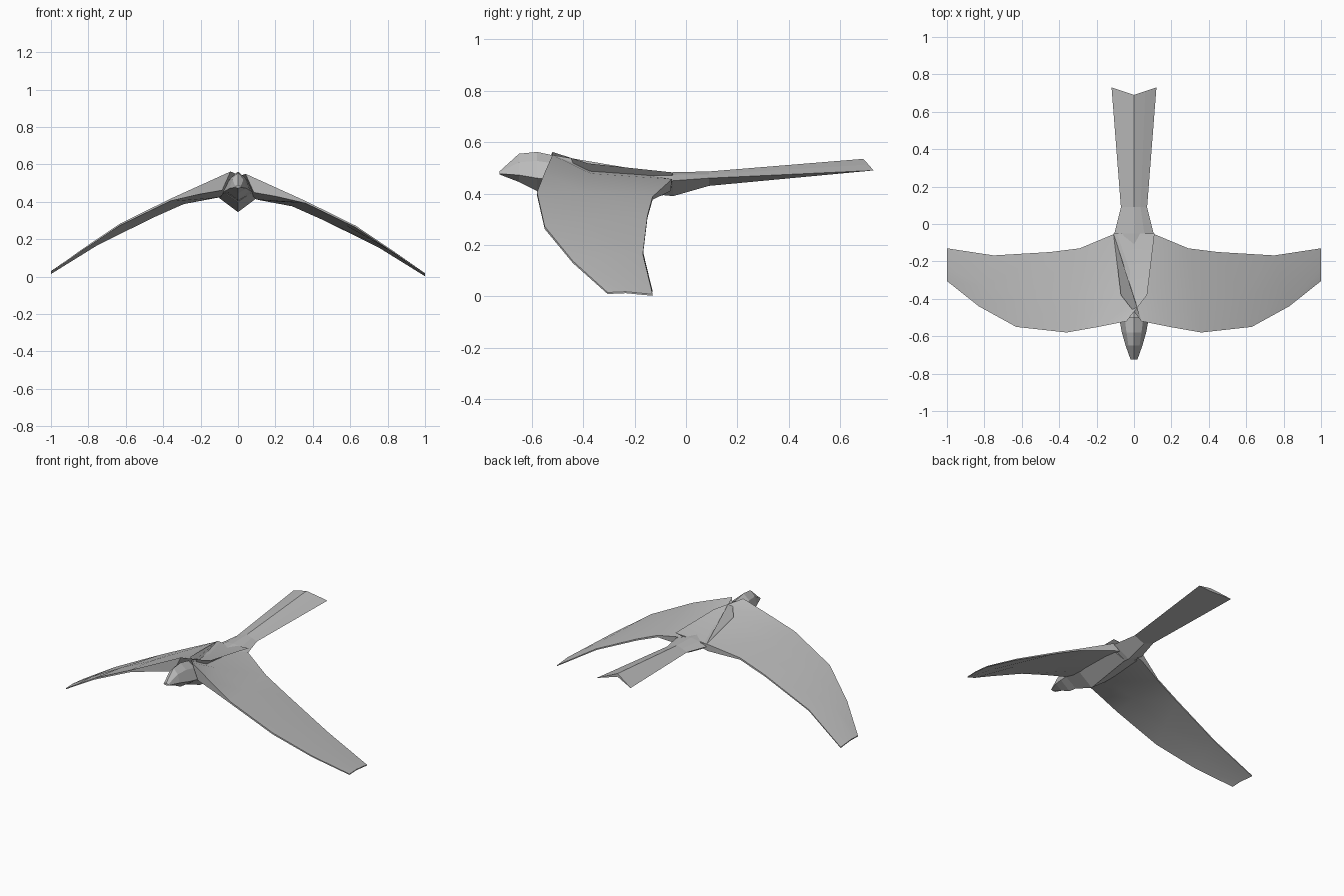
import bpy
import math

cube = bpy.data.objects.get("Cube")
if cube:
    bpy.data.objects.remove(cube, do_unlink=True)

# Single feather colour
GREY = (0.5, 0.5, 0.5, 1)
mat = bpy.data.materials.new("feather grey")
mat.use_nodes = True
mat.diffuse_color = GREY
mat.node_tree.nodes["Principled BSDF"].inputs["Base Color"].default_value = GREY


def loft(name, rings, flip=False, smooth=False):
    """Skin closed rings of equal length and cap both ends."""
    n = len(rings[0])
    verts = [p for ring in rings for p in ring]
    faces = [(k * n + i, k * n + (i + 1) % n, (k + 1) * n + (i + 1) % n, (k + 1) * n + i)
             for k in range(len(rings) - 1) for i in range(n)]
    last = (len(rings) - 1) * n
    faces += [tuple(reversed(range(n))), tuple(range(last, last + n))]
    if flip:
        faces = [tuple(reversed(f)) for f in faces]
    mesh = bpy.data.meshes.new(name)
    mesh.from_pydata(verts, [], faces)
    mesh.materials.append(mat)
    obj = bpy.data.objects.new(name, mesh)
    bpy.context.collection.objects.link(obj)
    if smooth:
        bpy.ops.object.select_all(action="DESELECT")
        obj.select_set(True)
        bpy.context.view_layer.objects.active = obj
        bpy.ops.object.shade_smooth_by_angle(angle=math.radians(25))
    return obj


def body_ring(y, top, shoulder, side, bottom, sweep=0.0):
    """Six-sided mirrored section; sweep pushes the sides backward."""
    (w1, z1), (w2, z2) = shoulder, side
    ym, ys = y + sweep / 2, y + sweep
    return [(0, y, top), (w1, ym, z1), (w2, ys, z2),
            (0, y, bottom), (-w2, ys, z2), (-w1, ym, z1)]


# Head with hooked beak
loft("head", [
    body_ring(-0.725, 0.487, (0.015, 0.483), (0.018, 0.477), 0.474),
    body_ring(-0.65, 0.555, (0.03, 0.522), (0.045, 0.472), 0.445),
    body_ring(-0.58, 0.562, (0.04, 0.527), (0.065, 0.46), 0.41),
    body_ring(-0.50, 0.545, (0.05, 0.515), (0.08, 0.45), 0.40),
], flip=True)

# Body between the wings
loft("body", [
    body_ring(-0.52, 0.52, (0.04, 0.50), (0.075, 0.45), 0.40),
    body_ring(-0.38, 0.49, (0.05, 0.47), (0.10, 0.42), 0.345),
    body_ring(-0.08, 0.478, (0.06, 0.468), (0.115, 0.435), 0.395),
], flip=True)

# Long tail flaring to a notched end
loft("tail", [
    body_ring(-0.12, 0.478, (0.06, 0.468), (0.115, 0.435), 0.397),
    body_ring(-0.05, 0.483, (0.055, 0.473), (0.105, 0.45), 0.39),
    body_ring(0.09, 0.486, (0.035, 0.475), (0.07, 0.46), 0.43),
    body_ring(0.69, 0.535, (0.06, 0.513), (0.12, 0.49), 0.515, 0.04),
], flip=True)

# Wing stations: leading edge, trailing edge, thickness
STATIONS = [
    ((0.36, -0.58, 0.405), (0.29, -0.13, 0.388), 0.012),
    ((0.63, -0.55, 0.272), (0.45, -0.15, 0.315), 0.010),
    ((0.83, -0.44, 0.137), (0.75, -0.168, 0.165), 0.008),
    ((1.00, -0.305, 0.015), (1.00, -0.13, 0.008), 0.006),
]


def wing(name, side, lift):
    # Root crosses the back, so the two wings overlap
    rings = [[(0.04, -0.52, 0.55), (-0.07, -0.38, 0.505), (-0.11, -0.05, 0.47),
              (-0.06, -0.05, 0.46), (0.0, -0.38, 0.43), (0.085, -0.525, 0.45)]]
    # Shoulder section over the flank
    rings.append([(0.19, -0.55, 0.482), (0.10, -0.37, 0.478), (0.11, -0.055, 0.456),
                  (0.11, -0.06, 0.41), (0.12, -0.37, 0.41), (0.20, -0.55, 0.43)])
    for lead, trail, thick in STATIONS:
        mid = [a + (b - a) * 0.4 for a, b in zip(lead, trail)]
        mid[2] += 0.006
        top = [lead, mid, trail]
        rings.append(top + [(x, y, z - thick) for x, y, z in reversed(top)])
    rings = [[(side * x, y, z + lift) for x, y, z in r] for r in rings]
    loft(name, rings, flip=side < 0, smooth=True)


wing("left_wing", 1, 0.0)
wing("right_wing", -1, 0.012)
